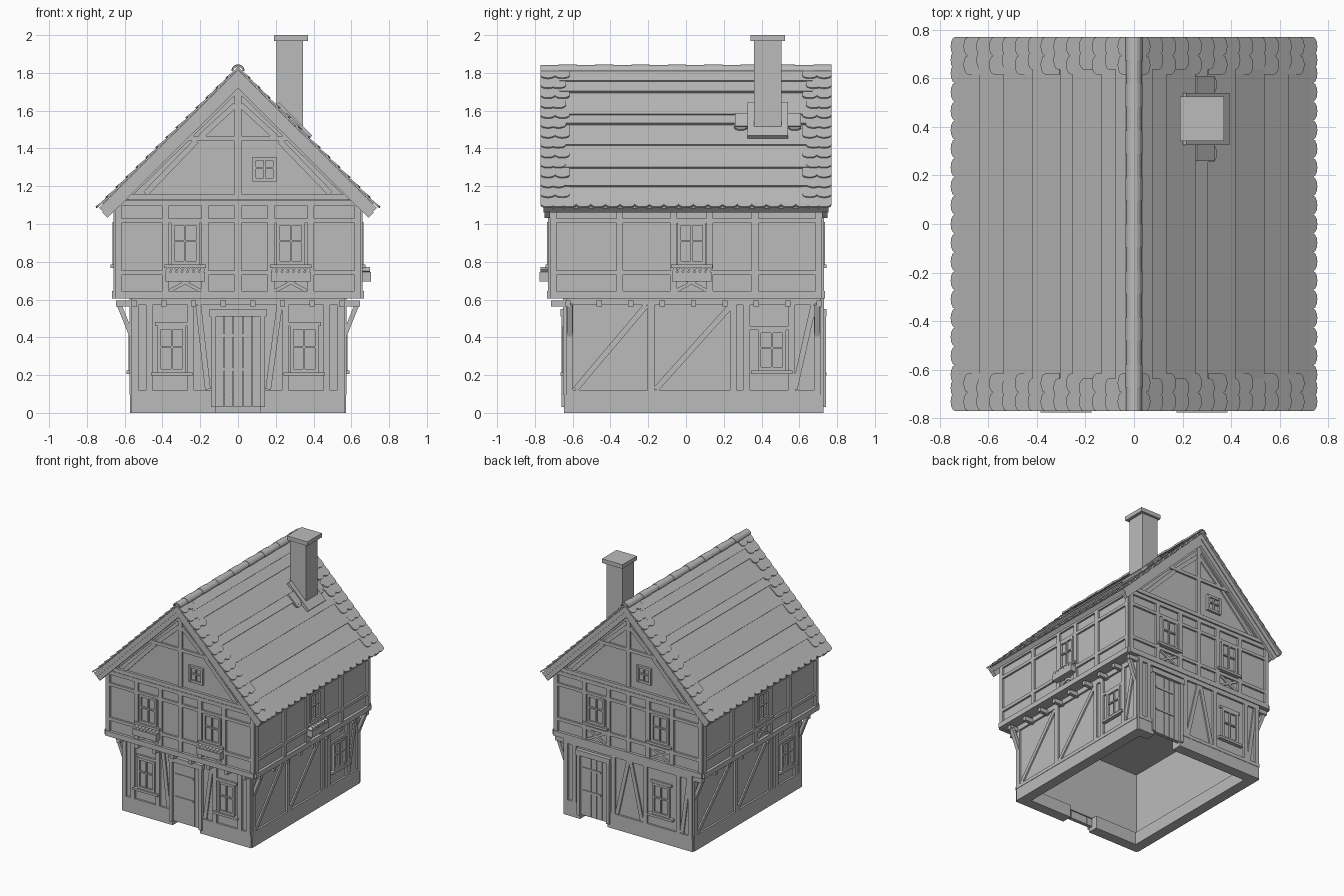
import bpy, bmesh
from math import pi, cos, sin, atan2, hypot
from collections import defaultdict
from mathutils import Matrix, Vector

cube = bpy.data.objects.get("Cube")
if cube:
    bpy.data.objects.remove(cube)

grey = bpy.data.materials.new("plain_grey")
grey.use_nodes = True
grey.diffuse_color = (0.5, 0.5, 0.5, 1)
grey.node_tree.nodes["Principled BSDF"].inputs["Base Color"].default_value = (0.5, 0.5, 0.5, 1)

parts = defaultdict(bmesh.new)


def prism(part, M, pts, h):
    """Extrude a 2D outline (local XY) along local Z."""
    bm = parts[part]
    low = [bm.verts.new(M @ Vector((x, y, 0))) for x, y in pts]
    top = [bm.verts.new(M @ Vector((x, y, h))) for x, y in pts]
    bm.faces.new(low[::-1])
    bm.faces.new(top)
    for i in range(len(pts)):
        j = (i + 1) % len(pts)
        bm.faces.new((low[i], low[j], top[j], top[i]))


def box(part, M, lo, hi):
    (a, b, c), (d, e, f) = lo, hi
    prism(part, M @ Matrix.Translation((0, 0, c)), [(a, b), (d, b), (d, e), (a, e)], f - c)


def panel(part, F, u0, u1, z0, z1, d0, d1):
    """Box on a facade: across, up, and outwards."""
    box(part, F, (u0, -d1, z0), (u1, -d0, z1))


def bar(part, F, p, q, w, t, n=(0, -1, 0)):
    """Square bar from p to q, w wide and t thick along n."""
    p, q, n = Vector(p), Vector(q), Vector(n)
    x = (q - p).normalized()
    R = Matrix((x, n.cross(x), n)).transposed().to_4x4()
    box(part, F @ Matrix.Translation((p + q) / 2) @ R,
        (-(q - p).length / 2, -w / 2, -t / 2), ((q - p).length / 2, w / 2, t / 2))


def facade(turn, dist):
    return Matrix.Rotation(turn * pi / 2, 4, 'Z') @ Matrix.Translation((0, -dist, 0))


T = 0.015  # timber relief


def post(F, u, z0, z1, w=0.035):
    panel("timber_posts", F, u - w / 2, u + w / 2, z0, z1, -0.005, T)


def rail(F, u0, u1, z0, z1, d=T):
    panel("timber_rails", F, u0, u1, z0, z1, -0.005, d)


def brace(F, u0, z0, u1, z1, w=0.03):
    bar("timber_braces", F, (u0, -0.003, z0), (u1, -0.003, z1), w, T)


def window(F, u, z0, z1, w=0.15, sill=0.11):
    h, b = w / 2, 0.018
    panel("window_panes", F, u - h, u + h, z0, z1, 0, 0.004)
    for s in (-1, 1):
        c = u + s * (h - b / 2)
        panel("window_frames", F, c - b / 2, c + b / 2, z0, z1, 0, 0.02)
    zm = z0 + (z1 - z0) * 0.55
    for za, zb in ((z0, z0 + b), (z1 - b, z1), (zm - 0.005, zm + 0.005)):
        panel("window_frames", F, u - h + b, u + h - b, za, zb, 0, 0.018)
    panel("window_frames", F, u - 0.005, u + 0.005, z0 + b, z1 - b, 0, 0.017)
    if sill:
        panel("window_sills", F, u - sill, u + sill, z0 - 0.018, z0, 0, 0.03)


def flower_box(F, u):
    panel("flower_boxes", F, u - 0.105, u + 0.105, 0.695, 0.745, 0.005, 0.06)
    for i in range(7):
        c = u - 0.09 + i * 0.03
        bar("flowers", F, (c - 0.008, -0.035, 0.745), (c + 0.008, -0.035, 0.765), 0.022, 0.04)


def door(F, u):
    for i in range(5):
        c = u - 0.096 + i * 0.048
        panel("door_planks", F, c - 0.0225, c + 0.0225, 0.035, 0.51, -0.02, 0.008)
    for z in (0.23, 0.41):
        panel("door_hinges", F, u - 0.1, u + 0.06, z - 0.008, z + 0.008, 0, 0.014)
    for s in (-1, 1):
        c = u + s * 0.13
        panel("door_frames", F, c - 0.013, c + 0.013, 0.03, 0.51, -0.02, 0.025)
    panel("door_frames", F, u - 0.15, u + 0.15, 0.51, 0.55, -0.02, 0.03)


def joist_row(F, lo, hi, n, reach):
    for i in range(n):
        u = lo + (hi - lo) * i / (n - 1)
        panel("floor_joists", F, u - 0.014, u + 0.014, 0.562, 0.595, 0, reach)


def lower_frame(F, lo, hi, posts, braces, door_u=None):
    # masonry footing, with a gap for the door
    gaps = [(lo, hi)] if door_u is None else [(lo, door_u - 0.12), (door_u + 0.12, hi)]
    for a, b in gaps:
        panel("foundation", F, a, b, 0, 0.1, -0.07, 0.012)
        rail(F, a, b, 0.095, 0.122)
    panel("lower_walls", F, lo, hi, 0.095, 0.612, -0.03, 0)
    rail(F, lo, hi, 0.57, 0.612)
    for u in [lo + 0.02, hi - 0.02] + posts:
        post(F, u, 0.12, 0.575)
    for u0, u1 in braces:
        brace(F, u0, 0.125, u1, 0.57)


def upper_frame(F, half, posts, windows):
    for z0, z1, d in ((0.605, 0.645, 0.022), (0.73, 0.755, T), (1.005, 1.028, T), (1.095, 1.125, T)):
        rail(F, -half, half, z0, z1, d)
    for u in [0.017 - half, half - 0.017] + posts:
        post(F, u, 0.64, 1.1)
    for u in windows:
        window(F, u, 0.785, 1.01)
        for s in (-1, 1):
            brace(F, u - s * 0.085, 0.645, u + s * 0.085, 0.735, 0.018)


# Upper storey and attic in one gabled volume
prism("upper_storey", Matrix.Translation((0, 0.715, 0)) @ Matrix.Rotation(pi / 2, 4, 'X'),
      [(-0.645, 0.608), (0.645, 0.608), (0.645, 1.12), (0, 1.765), (-0.645, 1.12)], 1.43)

# Ground floor, front and back
front, back = facade(0, 0.635), facade(2, 0.715)
lower_frame(front, -0.565, 0.565, [-0.47, -0.25, 0.25, 0.47], [(-0.16, -0.21), (0.16, 0.22)], 0)
lower_frame(back, -0.565, 0.565, [-0.47, -0.13, 0.15, 0.44], [(-0.1, 0.0), (0.12, 0.02), (0.47, 0.53)], -0.3)
door(front, 0)
door(back, -0.3)
for F, places in ((front, (-0.35, 0.35)), (back, (0.29,))):
    for u in places:
        window(F, u, 0.215, 0.46)
        rail(F, u - 0.09, u + 0.09, 0.46, 0.48)
joist_row(front, -0.55, 0.55, 8, 0.08)

# Ground floor, long sides
for turn, lo, hi in ((1, -0.635, 0.715), (3, -0.715, 0.635)):
    F = facade(turn, 0.56)
    lower_frame(F, lo, hi, [-0.185, 0.25, 0.32, 0.56],
                [(lo + 0.05, -0.21), (-0.16, 0.24), (0.575, hi - 0.04)])
    window(F, 0.455, 0.225, 0.44)
    rail(F, 0.34, 0.55, 0.44, 0.46)
    joist_row(F, lo + 0.01, hi - 0.01, 9, 0.085)
    for u in (lo + 0.02, hi - 0.02):
        bar("corner_brackets", F, (u, 0, 0.4), (u, -0.07, 0.575), 0.025, 0.03, (1, 0, 0))

# Upper floor, long sides
for turn in (1, 3):
    F = facade(turn, 0.645)
    upper_frame(F, 0.72, [-0.35, -0.065, 0.125, 0.365], [0.03])
    if turn == 1:
        flower_box(F, 0.03)

# Upper floor and gables, front and back
for turn in (0, 2):
    F = facade(turn, 0.715)
    upper_frame(F, 0.65, [-0.385, -0.175, 0, 0.175, 0.385], [-0.28, 0.28])
    rail(F, -0.6, 0.6, 1.13, 1.16, 0.02)
    rail(F, -0.3, 0.3, 1.44, 1.465)
    post(F, 0, 1.155, 1.74)
    for s in (-1, 1):
        brace(F, s * 0.6, 1.14, s * 0.01, 1.72, 0.045)
        brace(F, s * 0.49, 1.16, s * 0.22, 1.44)
        brace(F, s * 0.2, 1.46, s * 0.015, 1.63)
    window(F, 0.14, 1.225, 1.355, 0.125, 0)
    if turn == 0:
        for u in (-0.28, 0.28):
            flower_box(F, u)

# Roof slopes: local x along the ridge, local y down the slope, local z outwards
RUN, DROP, TOP = 0.74, 0.735, 1.81
LEN = hypot(RUN, DROP)
ROWS = 14
STEP = LEN / ROWS


def slope(side):
    down = Vector((side * RUN, 0, -DROP)).normalized()
    along = Vector((0, side, 0))
    M = Matrix((along, down, along.cross(down))).transposed().to_4x4()
    if M.col[2].z < 0:
        M = Matrix((-along, down, down.cross(along))).transposed().to_4x4()
    return Matrix.Translation((0, 0, TOP)) @ M


def tile(M, a, b, w=0.078, length=0.1):
    """Round-ended tile whose tip reaches b, tilted over the course below."""
    r = w / 2
    arc = [(r * cos(t * pi / 6), 0.6 * r * (sin(t * pi / 6) - 1)) for t in range(7)]
    X = M @ Matrix.Translation((a, b, 0.012)) @ Matrix.Rotation(0.1, 4, 'X')
    prism("roof_tiles", X, [(-r, -length), (r, -length)] + arc, 0.01)


for side in (-1, 1):
    M = slope(side)
    box("roof_deck", M, (-0.755, 0, -0.03), (0.755, LEN - 0.01, 0.004))
    for e in (-1, 1):
        c = e * 0.735
        box("barge_boards", M, (c - 0.014, 0.02, -0.065), (c + 0.014, LEN - 0.005, -0.025))
    # broad stepped courses in the middle
    cuts = [0.0, 0.09, 0.17, 0.34, 0.41, 0.57, 0.74, 0.88, LEN - 0.04]
    R = M @ Matrix.Translation((-0.67, 0, 0)) @ Matrix(((0, 0, 1, 0), (1, 0, 0, 0), (0, 1, 0, 0), (0, 0, 0, 1)))
    for i, (b0, b1) in enumerate(zip(cuts, cuts[1:])):
        prism("roof_courses", R, [(b0, 0), (b1, 0), (b1, 0.018), (b0, 0.006 + 0.004 * (i % 2))], 1.34)
    # scalloped verges and eaves
    for i in range(1, ROWS + 1):
        shift = 0.02 * (i % 2)
        for e in (-1, 1):
            tile(M, e * 0.731, i * STEP)
            tile(M, e * (0.675 - shift), i * STEP)
    for i in range(17):
        tile(M, -0.62 + i * 1.24 / 16, LEN)

# Ridge tiles: overlapping half-round caps
for i in range(16):
    big = 0.003 * (i % 2)
    outer = [((0.032 + big) * cos(t * pi / 8), (0.032 + big) * sin(t * pi / 8)) for t in range(9)]
    inner = [(x * 0.75, y * 0.75) for x, y in reversed(outer)]
    y0 = -0.77 + i * 1.54 / 16
    prism("ridge_tiles", Matrix.Translation((0, y0 + 1.54 / 16, 1.81)) @ Matrix.Rotation(pi / 2, 4, 'X'),
          outer + inner, 1.54 / 16)

# Chimney with flashing on the +x slope
I = Matrix.Identity(4)
box("chimney_shaft", I, (0.205, 0.36, 1.4), (0.345, 0.505, 1.97))
box("chimney_cap", I, (0.19, 0.342, 1.968), (0.37, 0.525, 2.0))
M = slope(1)
flip = 1 if M.col[0].y > 0 else -1
for a0, a1, b0, b1, c in ((0.325, 0.54, 0.27, 0.52, 0.035), (0.26, 0.61, 0.34, 0.44, 0.026)):
    lo, hi = sorted((flip * a0, flip * a1))
    box("chimney_flashing", M, (lo, b0, 0), (hi, b1, c))
for a in (0.29, 0.575):
    tile(M, flip * a, 0.46, 0.07, 0.08)

# Turn every part into an object
for name, bm in parts.items():
    bmesh.ops.recalc_face_normals(bm, faces=bm.faces)
    mesh = bpy.data.meshes.new(name)
    bm.to_mesh(mesh)
    bm.free()
    mesh.materials.append(grey)
    bpy.context.collection.objects.link(bpy.data.objects.new(name, mesh))
